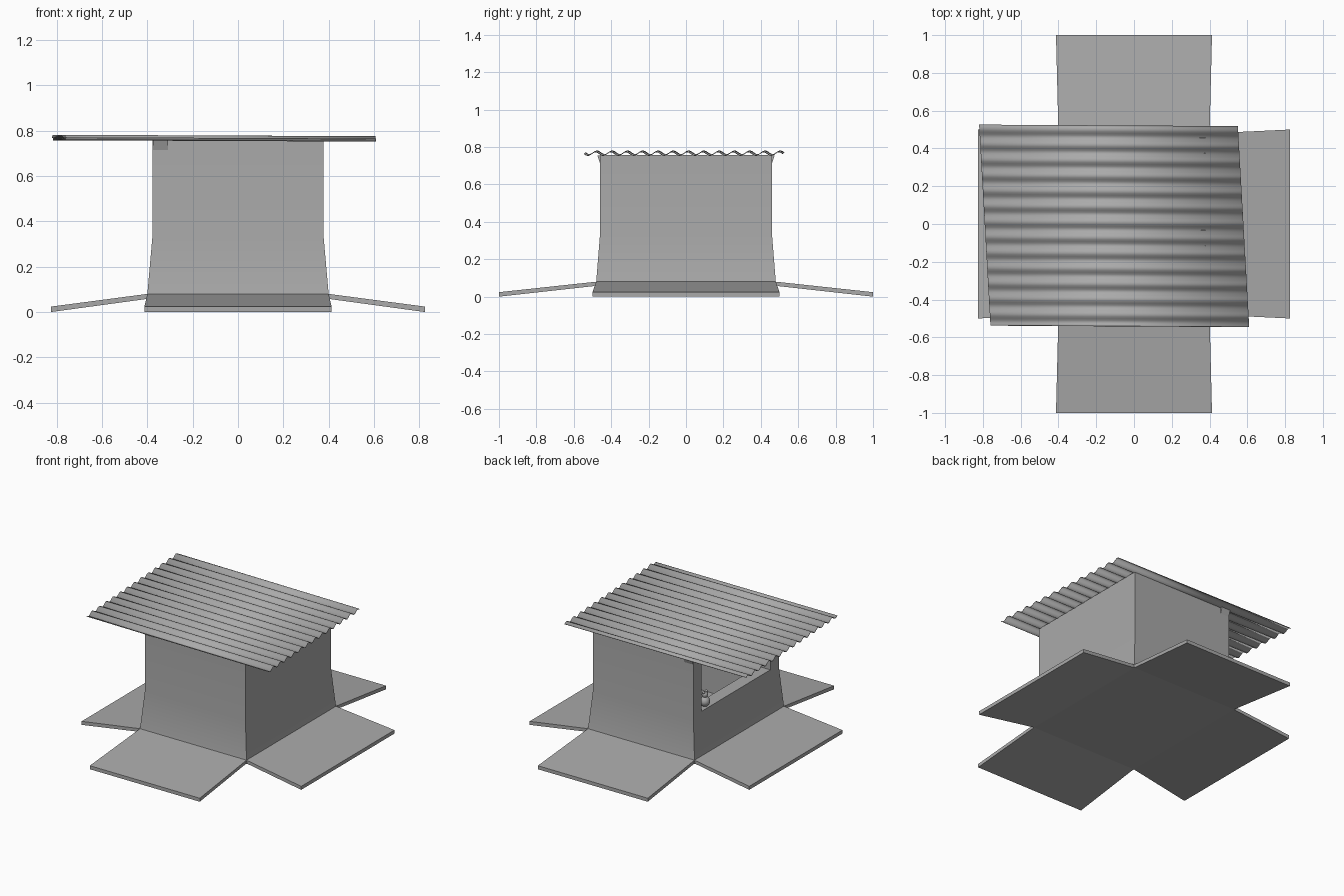
import bpy, bmesh, math
from mathutils import Vector

scene_cube = bpy.data.objects.get("Cube")
if scene_cube:
    bpy.data.objects.remove(scene_cube, do_unlink=True)

gray = bpy.data.materials.new("plain gray")
gray.use_nodes = True
gray.diffuse_color = (0.4, 0.4, 0.4, 1)
bsdf = next(n for n in gray.node_tree.nodes if n.type == 'BSDF_PRINCIPLED')
bsdf.inputs["Base Color"].default_value = gray.diffuse_color


def make(name, bm, smooth=None):
    bmesh.ops.recalc_face_normals(bm, faces=bm.faces)
    mesh = bpy.data.meshes.new(name)
    bm.to_mesh(mesh)
    bm.free()
    mesh.materials.append(gray)
    ob = bpy.data.objects.new(name, mesh)
    bpy.context.collection.objects.link(ob)
    bpy.ops.object.select_all(action='DESELECT')
    ob.select_set(True)
    bpy.context.view_layer.objects.active = ob
    if smooth:
        bpy.ops.object.shade_smooth_by_angle(angle=math.radians(smooth))
    return ob


def loft(name, rings, smooth=None):
    """Skin a list of closed rings of points and cap both ends."""
    bm = bmesh.new()
    loops = [[bm.verts.new(p) for p in ring] for ring in rings]
    n = len(loops[0])
    for a, b in zip(loops, loops[1:]):
        for i in range(n):
            j = (i + 1) % n
            bm.faces.new((a[i], a[j], b[j], b[i]))
    bm.faces.new(loops[0])
    bm.faces.new(loops[-1])
    return make(name, bm, smooth)


def rect(hx, hy, z):
    return [(-hx, -hy, z), (hx, -hy, z), (hx, hy, z), (-hx, hy, z)]


# Walls: flared at the foot, hollow, open above a sill on the -x side
walls = loft("walls", [rect(0.405, 0.485, 0.058), rect(0.4, 0.48, 0.08),
                       rect(0.378, 0.46, 0.33), rect(0.378, 0.46, 0.757)], 30)
section = [(-0.6, 0.365), (-0.29, 0.365), (-0.29, 0.09),
           (0.29, 0.09), (0.29, 1), (-0.6, 1)]
cutter = loft("room_cutter", [[(x, y, z) for x, z in section] for y in (-0.365, 0.375)])
cutter.hide_render = True
bpy.context.view_layer.objects.active = walls
cut = walls.modifiers.new("room", 'BOOLEAN')
cut.operation = 'DIFFERENCE'
cut.solver = 'EXACT'
cut.object = cutter
bpy.ops.object.modifier_apply(modifier=cut.name)
bpy.data.objects.remove(cutter, do_unlink=True)

# Lintel above the opening, with flared ends
ends = [(-0.455, 0.7), (0.455, 0.7), (0.474, 0.756), (-0.474, 0.756)]
loft("lintel", [[(x, y, z) for y, z in ends] for x in (-0.375, -0.31)])

# Four sloping aprons around the foot
for name, turn, near, w_near, far, w_far in (
        ("front_apron", -90, 0.48, 0.4, 1.0, 0.413),
        ("back_apron", 90, 0.48, 0.4, 1.0, 0.413),
        ("left_apron", 0, 0.4, 0.48, 0.825, 0.5),
        ("right_apron", 180, 0.4, 0.48, 0.825, 0.5)):
    inner = [(near, -w_near, 0.058), (near, w_near, 0.058),
             (near, w_near, 0.08), (near, -w_near, 0.08)]
    outer = [(far, -w_far, 0), (far, w_far, 0),
             (far, w_far, 0.024), (far, -w_far, 0.024)]
    apron = loft(name, [inner, outer])
    apron.rotation_euler.z = math.radians(turn)

# Corrugated roof sheet, set slightly askew
waves, steps = 13, 8
bm = bmesh.new()
corner = Vector((-0.82, 0.525, 0.77))
along, across = Vector((1.37, -0.008, -0.006)), Vector((0.06, -1.062, 0))
previous = None
for i in range(waves * steps + 1):
    p = corner + across * i / (waves * steps)
    p.z += 0.01 * math.sin(2 * math.pi * i / steps)
    edge = bm.verts.new(p), bm.verts.new(p + along)
    if previous:
        bm.faces.new((previous[0], edge[0], edge[1], previous[1]))
    previous = edge
roof = make("corrugated_roof", bm, 50)
sheet = roof.modifiers.new("thickness", 'SOLIDIFY')
sheet.thickness = 0.004
sheet.offset = 0

# Small pot with two knobs standing on the sill
profile = [(0.018, 0), (0.03, 0.015), (0.033, 0.032), (0.026, 0.05),
           (0.014, 0.06), (0.02, 0.072), (0.018, 0.085), (0.008, 0.094)]
sides = 16
rings = [[(r * math.cos(2 * math.pi * k / sides), r * math.sin(2 * math.pi * k / sides), z)
          for k in range(sides)] for r, z in profile]
pot = loft("pot", rings, 40)
pot.location = (-0.345, 0.29, 0.365)
for side in (-1, 1):
    bm = bmesh.new()
    bmesh.ops.create_uvsphere(bm, u_segments=10, v_segments=6, radius=0.009)
    knob = make("pot_knob", bm, 60)
    knob.location = (-0.345, 0.29 + side * 0.014, 0.458)
